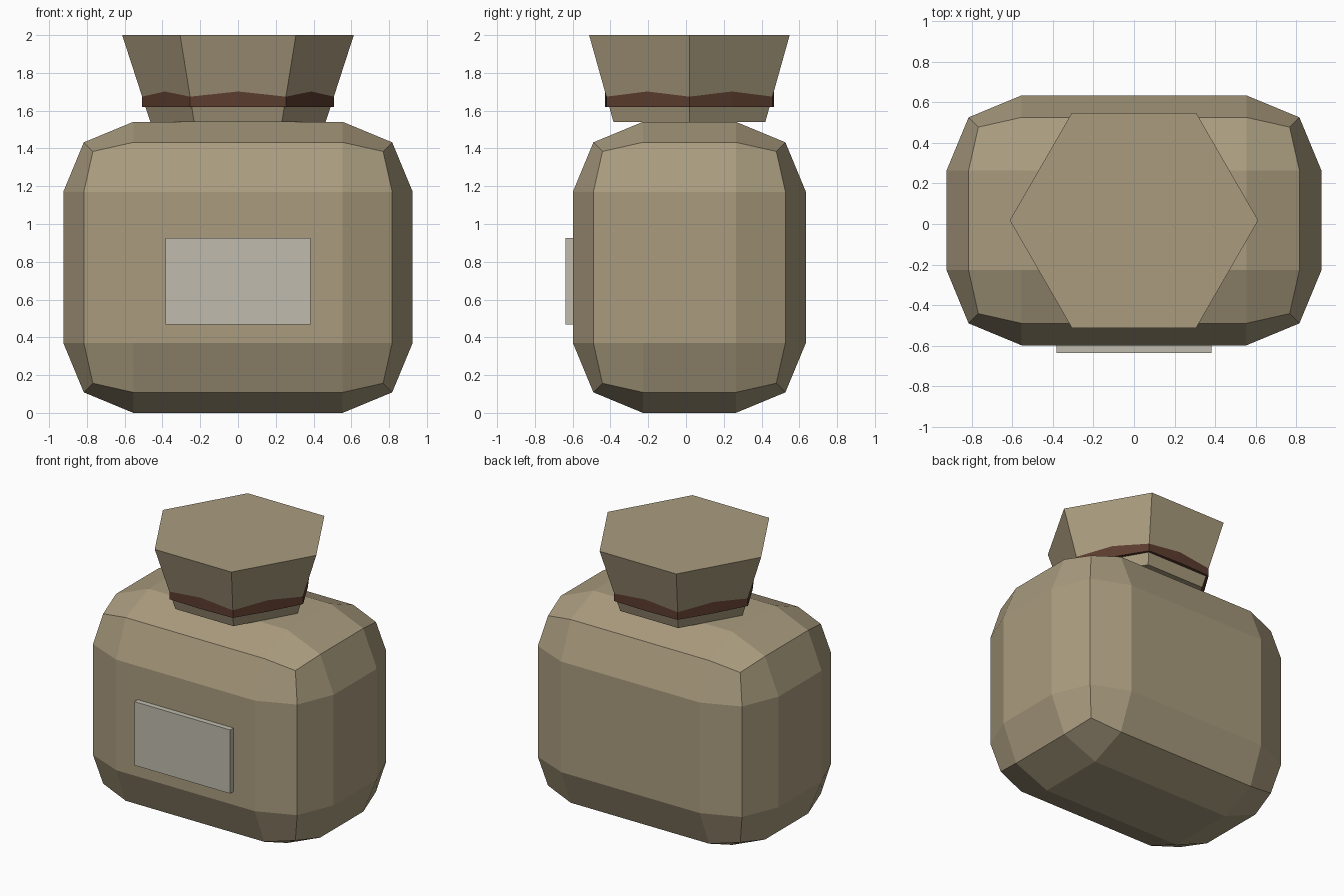
import bpy, bmesh, math

if "Cube" in bpy.data.objects:
    bpy.data.objects.remove(bpy.data.objects["Cube"])

CY = 0.018  # depth centre of the bag


def material(name, rgb):
    m = bpy.data.materials.new(name)
    m.diffuse_color = (*rgb, 1)
    m.use_nodes = True
    m.node_tree.nodes["Principled BSDF"].inputs["Base Color"].default_value = m.diffuse_color
    return m


def finish(name, bm, mat):
    bmesh.ops.recalc_face_normals(bm, faces=bm.faces[:])
    me = bpy.data.meshes.new(name)
    bm.to_mesh(me)
    bm.free()
    me.materials.append(mat)
    ob = bpy.data.objects.new(name, me)
    bpy.context.collection.objects.link(ob)
    return ob


def box(name, lo, hi, mat, bevel=0):
    bm = bmesh.new()
    bmesh.ops.create_cube(bm, size=1)
    for v in bm.verts:
        v.co = [(a + b) / 2 + c * (b - a) for a, b, c in zip(lo, hi, v.co)]
    if bevel:
        bmesh.ops.bevel(bm, geom=bm.edges[:], offset=bevel, offset_type='OFFSET',
                        segments=2, profile=0.5, affect='EDGES')
    return finish(name, bm, mat)


def prism(name, rings, mat):
    """Closed solid from (z, list of radii) rings, first corner on +x."""
    bm = bmesh.new()
    loops = []
    for z, radii in rings:
        n = len(radii)
        loops.append([bm.verts.new((r * math.cos(2 * math.pi * i / n),
                                    CY + r * math.sin(2 * math.pi * i / n), z))
                      for i, r in enumerate(radii)])
    for a, b in zip(loops, loops[1:]):
        for i in range(len(a)):
            j = (i + 1) % len(a)
            bm.faces.new((a[i], a[j], b[j], b[i]))
    bm.faces.new(loops[0][::-1])
    bm.faces.new(loops[-1])
    return finish(name, bm, mat)


cloth = material("sack cloth", (0.40, 0.33, 0.21))
cord = material("brown cord", (0.105, 0.045, 0.027))
paper = material("pale label", (0.53, 0.50, 0.42))

# Rounded sack body
box("sack_body", (-0.925, CY - 0.617, 0), (0.925, CY + 0.617, 1.541), cloth, 0.371)
# Flared hexagonal neck
prism("sack_neck", [(1.54, [0.464] * 6), (2.0, [0.613] * 6)], cloth)
# Cord around the neck, swelling slightly mid-side
ring = [0.508, 0.448] * 6
prism("neck_cord", [(1.62, ring), (1.72, [r - 0.001 for r in ring])], cord)
# Front label
box("front_label", (-0.383, -0.637, 0.467), (0.383, -0.58, 0.927), paper)
